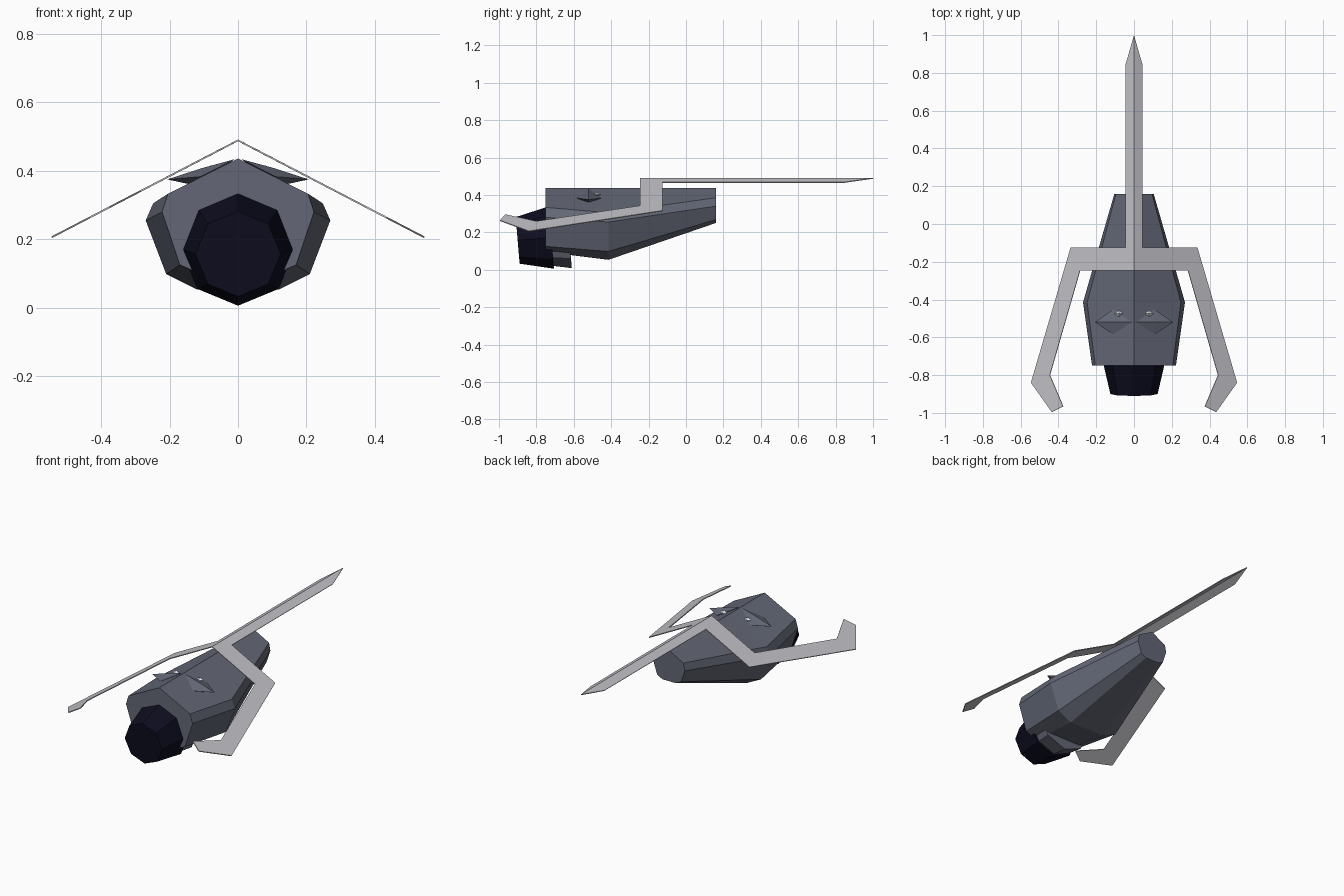
import bpy, bmesh, math
from mathutils import Vector, Matrix

if "Cube" in bpy.data.objects:
    bpy.data.objects.remove(bpy.data.objects["Cube"])


def material(name, rgb):
    m = bpy.data.materials.new(name)
    m.diffuse_color = (*rgb, 1)
    m.use_nodes = True
    m.node_tree.nodes["Principled BSDF"].inputs["Base Color"].default_value = m.diffuse_color
    return m


SLATE = material("slate grey", (0.125, 0.137, 0.18))
NAVY = material("dark navy", (0.004, 0.004, 0.014))
SILVER = material("silver", (0.54, 0.54, 0.58))
WHITE = material("pale white", (0.8, 0.82, 0.88))


def finish(bm, name, mat):
    bmesh.ops.recalc_face_normals(bm, faces=bm.faces)
    mesh = bpy.data.meshes.new(name)
    bm.to_mesh(mesh)
    bm.free()
    mesh.materials.append(mat)
    obj = bpy.data.objects.new(name, mesh)
    bpy.context.collection.objects.link(obj)
    return obj


def loft(name, rings, mat):
    """Skin a list of equal-sized point rings and cap both ends."""
    bm = bmesh.new()
    vs = [[bm.verts.new(p) for p in ring] for ring in rings]
    n = len(vs[0])
    for a, b in zip(vs, vs[1:]):
        for i in range(n):
            j = (i + 1) % n
            bm.faces.new((a[i], a[j], b[j], b[i]))
    bm.faces.new(vs[0])
    bm.faces.new(vs[-1])
    return finish(bm, name, mat)


def bipyramid(name, left, right, front, back, top, bottom, mat):
    """Eight-faced crystal from its six tips."""
    bm = bmesh.new()
    ring = [bm.verts.new(p) for p in (left, front, right, back)]
    for tip in (bm.verts.new(top), bm.verts.new(bottom)):
        for i in range(4):
            bm.faces.new((ring[i], ring[(i + 1) % 4], tip))
    return finish(bm, name, mat)


def hull_ring(y, half):
    """Peaked section: roof ridge plus mirrored right-hand points."""
    pts = [(0, y, 0.436)] + [(x, y, z) for x, z in half]
    return pts + [(-x, y, z) for x, z in reversed(half)]


# Hull: peaked roof, flat belly, widest near the front third
loft("hull", [
    hull_ring(-0.75, [(0.205, 0.333), (0.222, 0.28), (0.17, 0.125), (0.10, 0.095)]),
    hull_ring(-0.415, [(0.248, 0.305), (0.27, 0.255), (0.21, 0.098), (0.12, 0.053)]),
    hull_ring(0.16, [(0.095, 0.385), (0.104, 0.34), (0.08, 0.268), (0.045, 0.25)]),
], SLATE)


def tilted_ring(y, z, r, tilt=math.radians(4.8)):
    rot = Matrix.Rotation(tilt, 3, 'X')
    c = Vector((0, y, z))
    return [c + rot @ Vector((r * math.sin(i * math.pi / 4), 0, r * math.cos(i * math.pi / 4)))
            for i in range(8)]


# Eight-sided snout and the collar that carries it, both tilted slightly down
loft("snout", [tilted_ring(-0.90, 0.157, 0.125), tilted_ring(-0.72, 0.172, 0.167)], NAVY)
loft("snout_collar", [tilted_ring(-0.725, 0.172, 0.152), tilted_ring(-0.625, 0.18, 0.172)], SLATE)

# Roof crystals with a small pale gem behind each
for s, side in ((1, "right"), (-1, "left")):
    bipyramid("roof_crystal_" + side,
              (s * 0.01, -0.52, 0.434), (s * 0.207, -0.52, 0.375),
              (s * 0.11, -0.585, 0.383), (s * 0.11, -0.452, 0.383),
              (s * 0.105, -0.52, 0.408), (s * 0.115, -0.52, 0.355), mat=SLATE)
    c = Vector((s * 0.08, -0.475, 0.402))
    bipyramid("gem_" + side,
              c - Vector((0.024, 0, 0)), c + Vector((0.024, 0, 0)),
              c - Vector((0, 0.018, 0)), c + Vector((0, 0.018, 0)),
              c + Vector((0, 0, 0.014)), c - Vector((0, 0, 0.014)), mat=WHITE)

# Forked blade: right half outline folded down from the ridge, then mirrored
bm = bmesh.new()
tail = [(0, 1.0), (0.045, 0.84), (0.045, -0.125), (0, -0.125)]
bar = [(0, -0.125), (0.045, -0.125), (0.335, -0.125), (0.285, -0.245), (0, -0.245)]
arm = [(0.335, -0.125), (0.545, -0.84), (0.445, -0.80), (0.285, -0.245)]
tip = [(0.545, -0.84), (0.435, -0.995), (0.375, -0.965), (0.445, -0.80)]
for piece in (tail, bar, arm, tip):
    for s in (1, -1):
        pts = [(s * x, y, 0.489 - 0.52 * x) for x, y in piece]
        bm.faces.new([bm.verts.new(p) for p in (pts if s < 0 else pts[::-1])])
bmesh.ops.remove_doubles(bm, verts=bm.verts, dist=0.0005)
blade = finish(bm, "forked_blade", SILVER)
solid = blade.modifiers.new("thickness", 'SOLIDIFY')
solid.thickness = 0.005
solid.offset = 0
